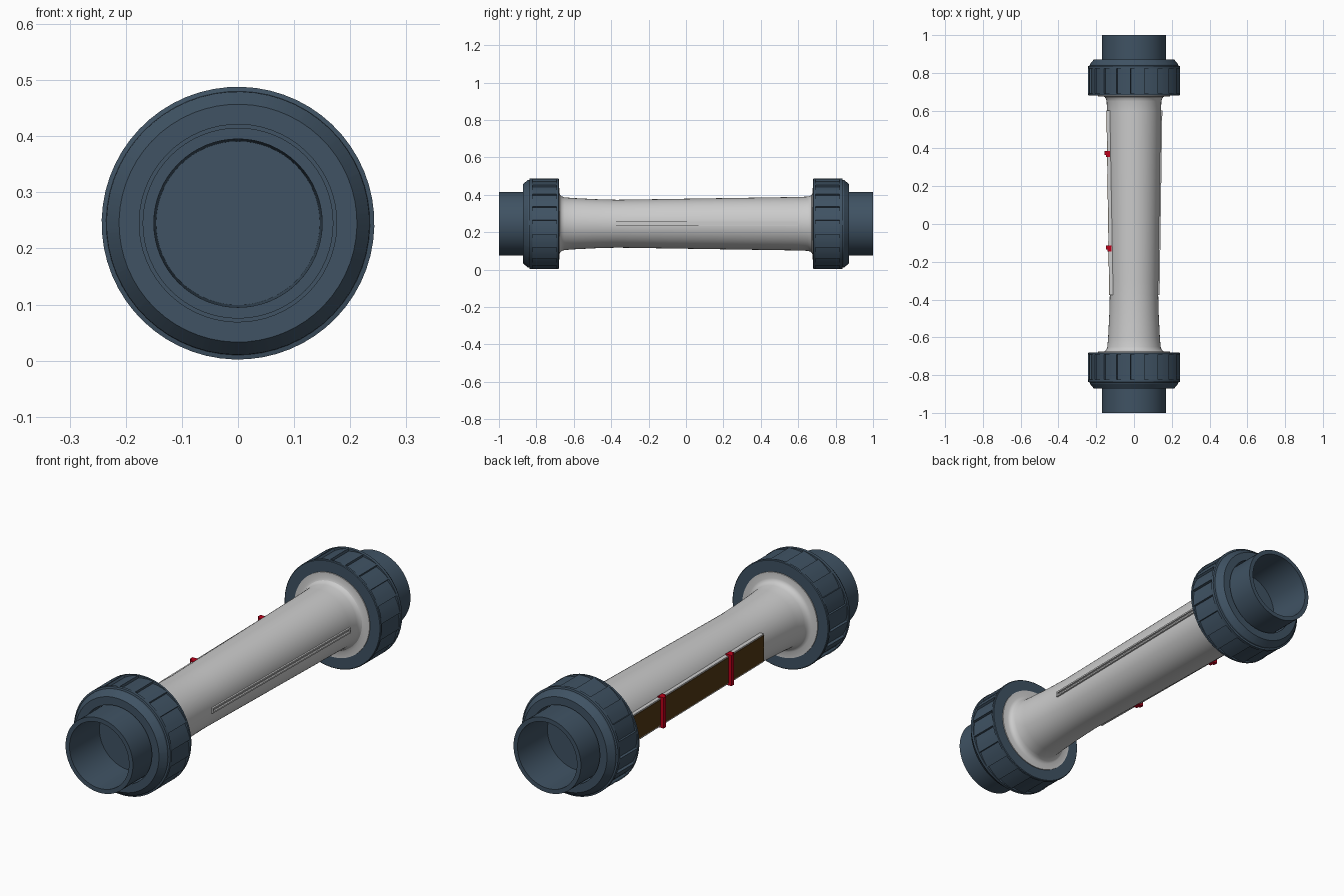
import bpy, bmesh, math

if "Cube" in bpy.data.objects:
    bpy.data.objects.remove(bpy.data.objects["Cube"])

CZ = 0.245            # height of the pipe axis


def material(name, rgb):
    m = bpy.data.materials.new(name)
    m.diffuse_color = (*rgb, 1)
    m.use_nodes = True
    m.node_tree.nodes["Principled BSDF"].inputs["Base Color"].default_value = m.diffuse_color
    return m


BLUE = material("blue_grey_plastic", (0.05, 0.085, 0.125))
RED = material("red_plastic", (0.5, 0.0, 0.01))
BROWN = material("brown_scale", (0.085, 0.04, 0.007))


def finish(bm, name, mat=None, smooth=True):
    bmesh.ops.remove_doubles(bm, verts=bm.verts, dist=1e-5)
    bmesh.ops.recalc_face_normals(bm, faces=bm.faces)
    me = bpy.data.meshes.new(name)
    bm.to_mesh(me)
    bm.free()
    ob = bpy.data.objects.new(name, me)
    bpy.context.collection.objects.link(ob)
    if mat:
        me.materials.append(mat)
    if smooth:
        bpy.ops.object.select_all(action='DESELECT')
        ob.select_set(True)
        bpy.context.view_layer.objects.active = ob
        bpy.ops.object.shade_smooth_by_angle(angle=math.radians(30))
    return ob


def lathe(name, profile, stations, mat=None, side=1, closed=False):
    """Revolve (radius, y, is_toothed) rows around the y axis.
    stations are (angle, depth) pairs; depth is cut from toothed rows."""
    bm = bmesh.new()
    rings = []
    for r, y, *tooth in profile:
        rings.append([bm.verts.new(((r - (d if tooth else 0)) * math.cos(a), side * y,
                                    CZ + (r - (d if tooth else 0)) * math.sin(a)))
                      for a, d in stations])
    n = len(stations)
    pairs = list(zip(rings, rings[1:]))
    if closed:
        pairs.append((rings[-1], rings[0]))
    for p, q in pairs:
        for i in range(n):
            j = (i + 1) % n
            bm.faces.new((p[i], p[j], q[j], q[i]))
    if not closed:
        for ring in (rings[0], rings[-1]):
            bm.faces.new(ring)
    return finish(bm, name, mat)


def tapered_box(name, ends, z0, z1, mat=None):
    """Box running along y; ends are two (y, x_inner, x_outer) sections."""
    bm = bmesh.new()
    secs = [[bm.verts.new((x, y, CZ + z)) for x, z in
             ((xi, z0), (xo, z0), (xo, z1), (xi, z1))] for y, xi, xo in ends]
    for i in range(4):
        j = (i + 1) % 4
        bm.faces.new((secs[0][i], secs[0][j], secs[1][j], secs[1][i]))
    bm.faces.new(secs[0])
    bm.faces.new(secs[1])
    return finish(bm, name, mat, smooth=False)


ROUND = [(2 * math.pi * i / 64, 0) for i in range(64)]

# Tapered measuring tube with filleted flanges
lathe("measuring_tube", [
    (0.19, -0.70), (0.19, -0.676), (0.163, -0.676), (0.153, -0.672), (0.146, -0.664),
    (0.141, -0.65), (0.137, -0.60), (0.131, -0.48), (0.128, -0.37), (0.129, -0.30),
    (0.143, 0.60), (0.145, 0.65), (0.149, 0.664), (0.155, 0.672), (0.165, 0.676),
    (0.19, 0.676), (0.19, 0.70)], ROUND)

# Union nuts with saw-tooth grip, and the socket pipes they hold
TEETH = 20
grip = []
for k in range(TEETH):
    for t in (0.0, 0.33, 0.66, 0.98):
        grip.append((2 * math.pi * (k + t + 0.25) / TEETH, 0.011 * t))

for side, label in ((-1, "front"), (1, "back")):
    lathe(label + "_union_nut", [
        (0.185, 0.68), (0.24, 0.68), (0.243, 0.683), (0.243, 0.692),
        (0.243, 0.692, True), (0.243, 0.822, True),
        (0.243, 0.822), (0.243, 0.836), (0.235, 0.838), (0.234, 0.845), (0.212, 0.872),
        (0.176, 0.872), (0.176, 0.80), (0.185, 0.80)],
        grip, BLUE, side, closed=True)
    lathe(label + "_socket_pipe", [
        (0.184, 0.705), (0.184, 0.80), (0.170, 0.80), (0.170, 1.0), (0.150, 1.0),
        (0.146, 0.79)], ROUND, BLUE, side)


def tube_radius(y):
    return 0.1285 + (y + 0.37) * 0.0145 / 0.97


# Twin guide rails on the right side, closed by short end bars
Y0, Y1 = -0.375, 0.60
R0, R1 = tube_radius(Y0), tube_radius(Y1)
for z0, name in ((-0.012, "lower_guide_rail"), (0.005, "upper_guide_rail")):
    tapered_box(name, [(Y0, R0 - 0.01, R0 + 0.007), (Y1, R1 - 0.01, R1 + 0.007)],
                z0, z0 + 0.007)
for y, name in ((Y0, "front_rail_end"), (Y1 - 0.008, "back_rail_end")):
    r = tube_radius(y)
    tapered_box(name, [(y, r - 0.01, r + 0.007), (y + 0.008, r - 0.01, r + 0.007)],
                -0.005, 0.005)

# Scale holder and brown scale plate on the left side
tapered_box("scale_holder", [(Y0, -R0 + 0.025, -R0 - 0.001), (Y1, -R1 + 0.025, -R1 - 0.001)],
            -0.064, 0.064)
tapered_box("scale_plate", [(Y0, -R0, -R0 - 0.003), (Y1, -R1, -R1 - 0.003)],
            -0.058, 0.058, BROWN)

# Red limit markers clipped over the scale
for y, name in ((-0.13, "lower_limit"), (0.37, "upper_limit")):
    r = tube_radius(y)
    tapered_box(name + "_clip", [(y - 0.016, -r + 0.012, -r - 0.008),
                                 (y + 0.016, -r + 0.012, -r - 0.008)], -0.07, 0.07, RED)
    tapered_box(name + "_pointer", [(y - 0.004, -r, -r - 0.017),
                                    (y + 0.016, -r, -r - 0.017)], -0.07, 0.07, RED)
